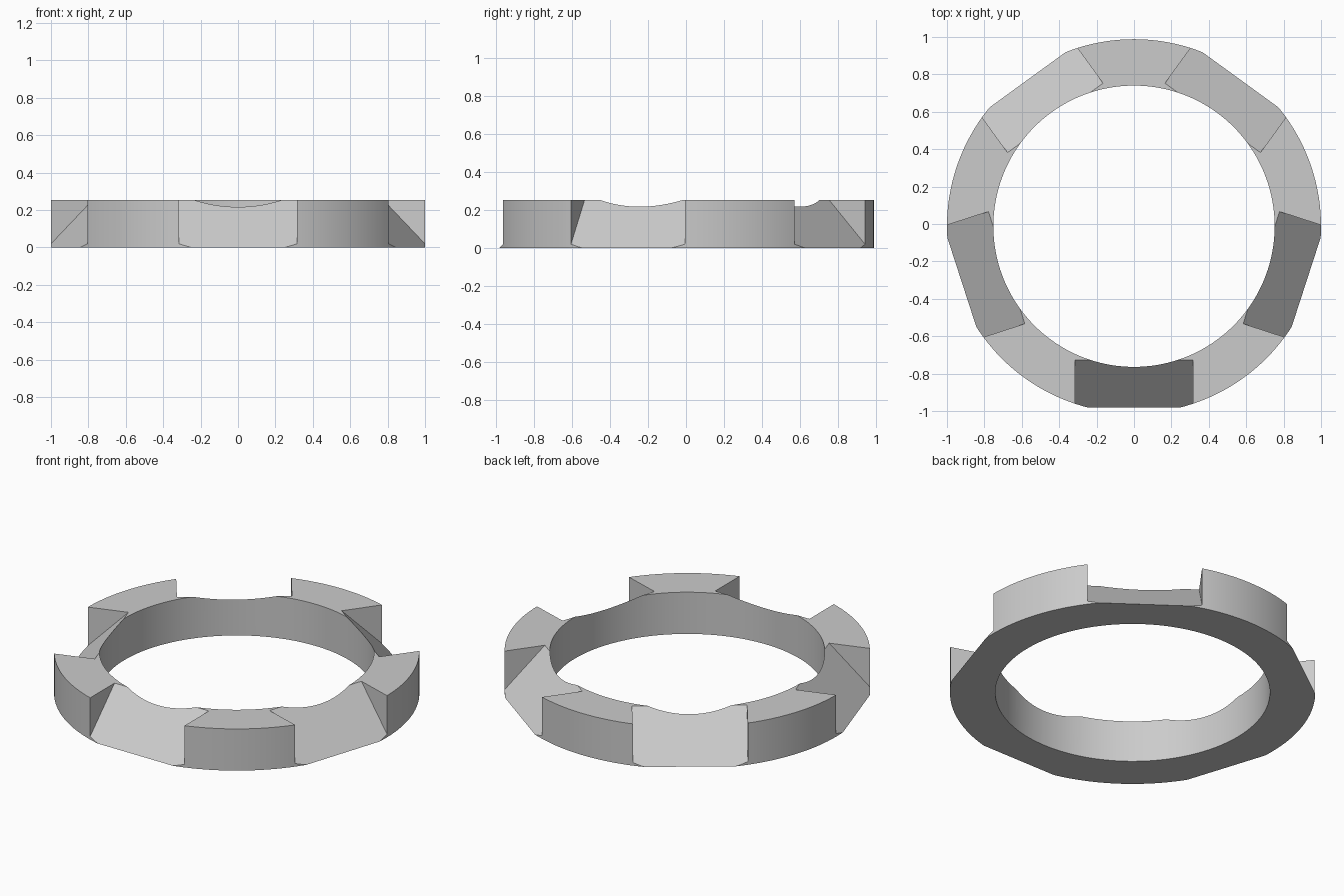
import bpy, bmesh, math
from mathutils import Matrix

old = bpy.data.objects.get("Cube")
if old:
    bpy.data.objects.remove(old, do_unlink=True)

HEIGHT, OUTER, INNER, SEGMENTS = 0.252, 1.0, 0.752, 160
CENTRE_Y = -0.012
SLOTS, HALF_WIDTH, FLOOR_START = 5, 0.315, 0.968

grey = bpy.data.materials.new("plain grey")
grey.use_nodes = True
colour = (0.6, 0.6, 0.6, 1)
grey.diffuse_color = colour
grey.node_tree.nodes["Principled BSDF"].inputs["Base Color"].default_value = colour


def make_object(name, bm):
    bmesh.ops.recalc_face_normals(bm, faces=bm.faces[:])
    mesh = bpy.data.meshes.new(name)
    bm.to_mesh(mesh)
    bm.free()
    mesh.materials.append(grey)
    obj = bpy.data.objects.new(name, mesh)
    bpy.context.collection.objects.link(obj)
    return obj


# Ring body: a rectangular section swept around the axis
bm = bmesh.new()
section = [(INNER, 0), (OUTER, 0), (OUTER, HEIGHT), (INNER, HEIGHT)]
loops = []
for i in range(SEGMENTS):
    a = math.tau * i / SEGMENTS
    loops.append([bm.verts.new((r * math.cos(a), r * math.sin(a), z)) for r, z in section])
for i, loop in enumerate(loops):
    following = loops[(i + 1) % SEGMENTS]
    for k in range(4):
        n = (k + 1) % 4
        bm.faces.new((loop[k], following[k], following[n], loop[n]))
ring = make_object("slotted_ring", bm)

# Slot cutter: wedges with a 45 degree sloping floor, open to the outside
bm = bmesh.new()
reach = 0.3
wedge = [(-FLOOR_START - reach, -reach), (-FLOOR_START + reach, reach), (-FLOOR_START - reach, reach)]
for i in range(SLOTS):
    turn = Matrix.Rotation(math.tau * i / SLOTS, 4, "Z")
    ends = [[bm.verts.new((x, y, z)) for y, z in wedge] for x in (-HALF_WIDTH, HALF_WIDTH)]
    bm.faces.new(ends[0])
    bm.faces.new(ends[1][::-1])
    for k in range(3):
        n = (k + 1) % 3
        bm.faces.new((ends[0][k], ends[1][k], ends[1][n], ends[0][n]))
    bmesh.ops.transform(bm, matrix=turn, verts=ends[0] + ends[1])
cutter = make_object("slot_cutter", bm)
cutter.hide_render = True

# Cut the slots, then remove the helper
cut = ring.modifiers.new("slots", "BOOLEAN")
cut.operation = "DIFFERENCE"
cut.solver = "EXACT"
cut.object = cutter
bpy.ops.object.select_all(action="DESELECT")
ring.select_set(True)
bpy.context.view_layer.objects.active = ring
bpy.ops.object.modifier_apply(modifier=cut.name)
bpy.data.objects.remove(cutter, do_unlink=True)

ring.location.y = CENTRE_Y
bpy.ops.object.shade_smooth_by_angle(angle=math.radians(25))
